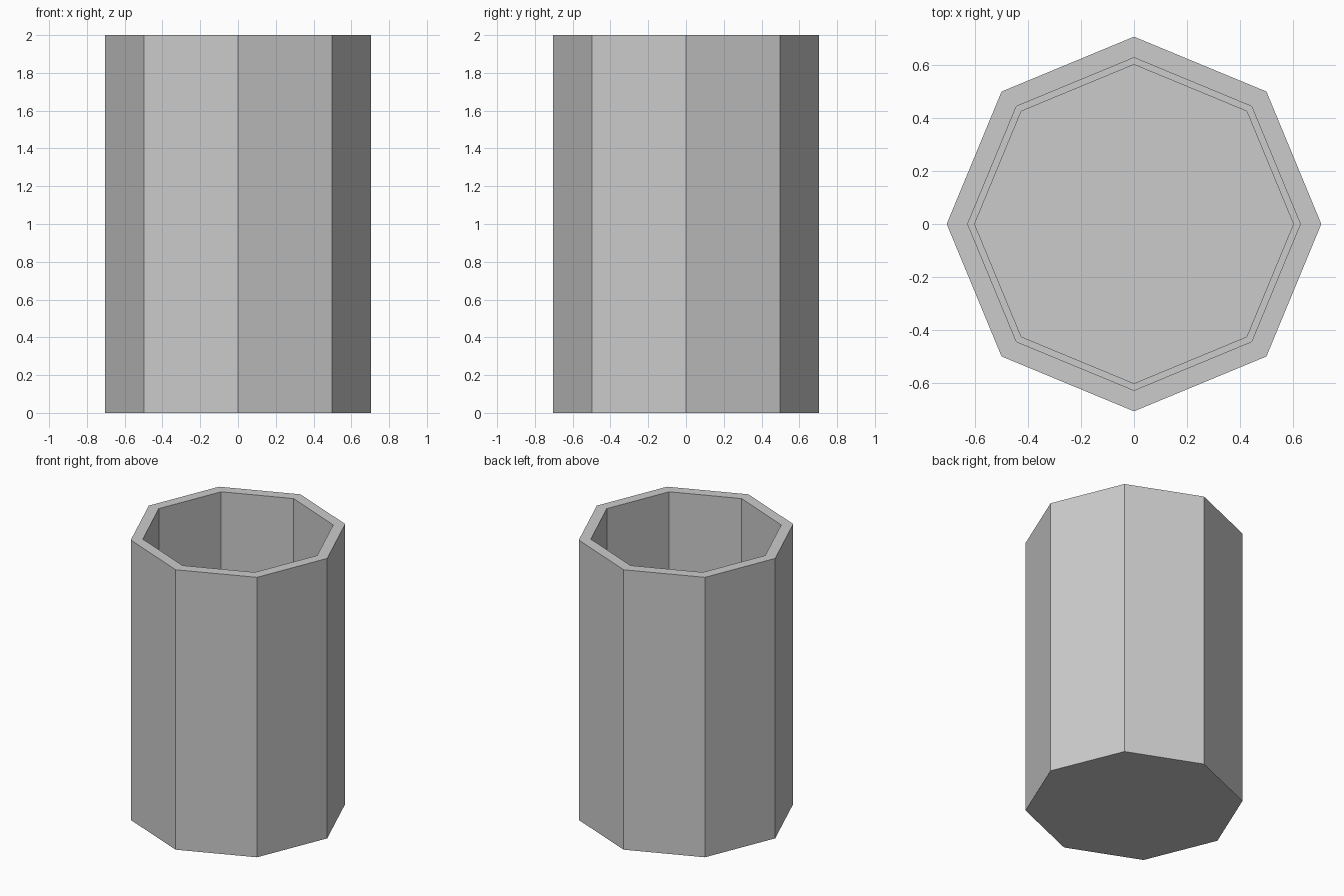
import bpy, bmesh
from math import cos, sin, pi

if "Cube" in bpy.data.objects:
    bpy.data.objects.remove(bpy.data.objects["Cube"])

SIDES = 8
# profile rings (radius, z): outer base, outer top, rim, inner ledge, floor
PROFILE = [(0.705, 0), (0.705, 2), (0.626, 2), (0.626, 0.1), (0.6, 0.1), (0.6, 0.07)]


def ring(bm, r, z):
    return [bm.verts.new((r * cos(2 * pi * i / SIDES), r * sin(2 * pi * i / SIDES), z))
            for i in range(SIDES)]


# Octagonal open cup
bm = bmesh.new()
rings = [ring(bm, r, z) for r, z in PROFILE]
for a, b in zip(rings, rings[1:]):
    for i in range(SIDES):
        j = (i + 1) % SIDES
        bm.faces.new((a[i], a[j], b[j], b[i]))
# Underside and inner floor
bm.faces.new(rings[0][::-1])
bm.faces.new(rings[-1])
bmesh.ops.recalc_face_normals(bm, faces=bm.faces)

mesh = bpy.data.meshes.new("octagonal_cup")
bm.to_mesh(mesh)
bm.free()
bpy.context.collection.objects.link(bpy.data.objects.new("octagonal_cup", mesh))
